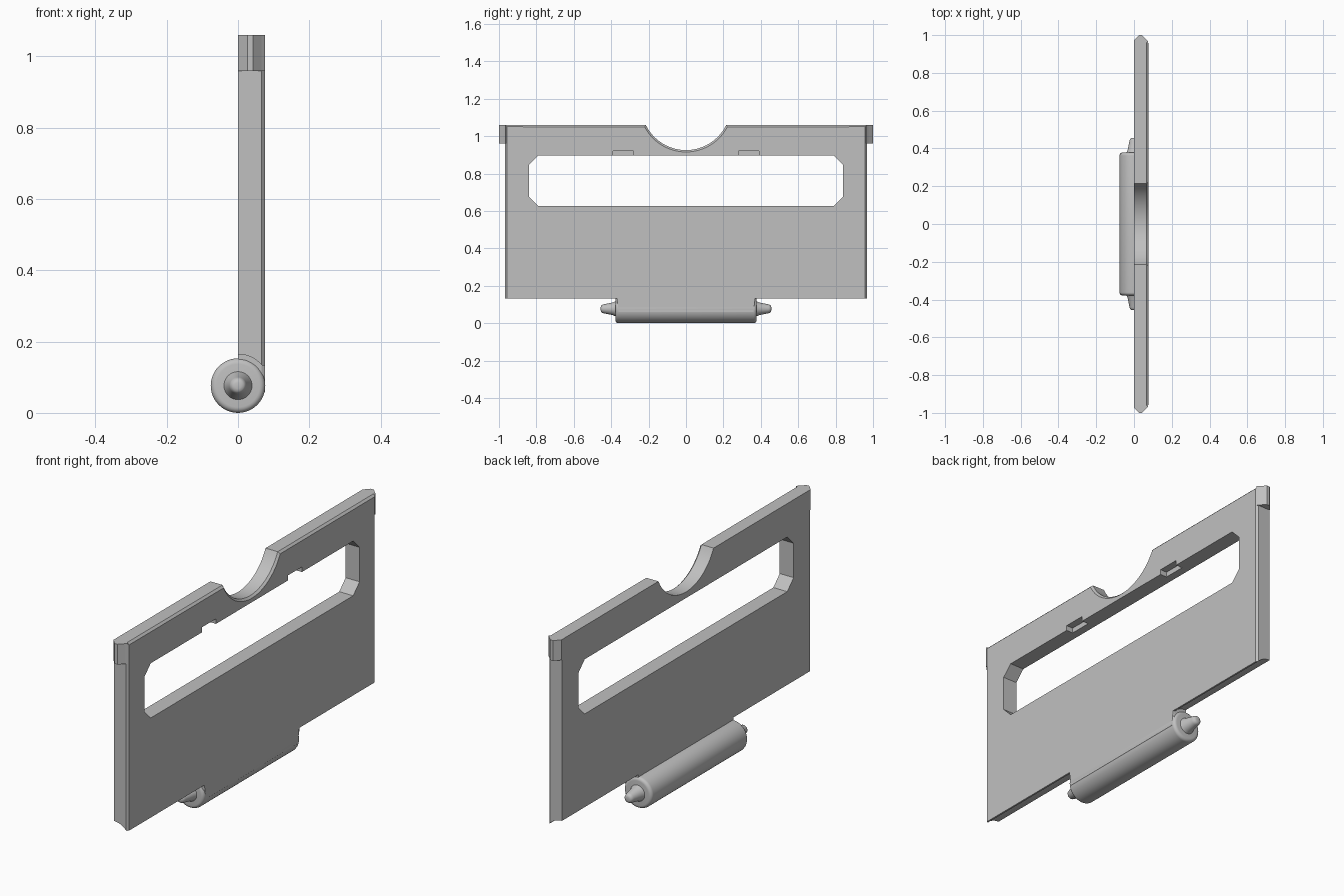
import bpy, bmesh, math
from mathutils import Vector

if "Cube" in bpy.data.objects:
    bpy.data.objects.remove(bpy.data.objects["Cube"])

T = 0.076                      # plate thickness
AXIS_Z = 0.0765                # hinge axis height
grey = bpy.data.materials.new("light grey")
grey.diffuse_color = (0.53, 0.53, 0.53, 1)
grey.use_nodes = True
grey.node_tree.nodes["Principled BSDF"].inputs["Base Color"].default_value = grey.diffuse_color


def finish(name, bm):
    bmesh.ops.recalc_face_normals(bm, faces=bm.faces)
    me = bpy.data.meshes.new(name)
    bm.to_mesh(me)
    bm.free()
    me.materials.append(grey)
    ob = bpy.data.objects.new(name, me)
    bpy.context.collection.objects.link(ob)
    return ob


def prism(name, pts, direction, bevel=None):
    """Extrude a closed outline; optionally chamfer chosen edges."""
    bm = bmesh.new()
    face = bm.faces.new([bm.verts.new(p) for p in pts])
    ext = bmesh.ops.extrude_face_region(bm, geom=[face])
    moved = [v for v in ext["geom"] if isinstance(v, bmesh.types.BMVert)]
    bmesh.ops.translate(bm, verts=moved, vec=Vector(direction))
    bmesh.ops.recalc_face_normals(bm, faces=bm.faces)
    if bevel:
        edges = [e for e in bm.edges if bevel(e)]
        bmesh.ops.bevel(bm, geom=edges, offset=0.01, segments=1, affect='EDGES')
    return finish(name, bm)


def lathe(name, profile, steps=48):
    """Turn (y, radius) points about the hinge axis."""
    bm = bmesh.new()
    rings = []
    for y, r in profile:
        rings.append([bm.verts.new((r * math.cos(a), y, AXIS_Z + r * math.sin(a)))
                      for a in (2 * math.pi * i / steps for i in range(steps))])
    for a, b in zip(rings, rings[1:]):
        for i in range(steps):
            j = (i + 1) % steps
            bm.faces.new((a[i], a[j], b[j], b[i]))
    bm.faces.new(rings[0])
    bm.faces.new(rings[-1])
    return finish(name, bm)


def smooth(ob, angle=35):
    bpy.ops.object.select_all(action='DESELECT')
    ob.select_set(True)
    bpy.context.view_layer.objects.active = ob
    bpy.ops.object.shade_smooth_by_angle(angle=math.radians(angle))


def cut(target, cutter):
    cutter.hide_render = True
    cutter.hide_set(True)
    cutter.display_type = 'WIRE'
    mod = target.modifiers.new("cut", 'BOOLEAN')
    mod.operation = 'DIFFERENCE'
    mod.solver = 'EXACT'
    mod.object = cutter


# Plate outline: right half from hinge tab to finger notch, then mirrored
R, CZ = 0.239, 1.164
half = [(0.37, 0.05), (0.37, 0.133), (0.968, 0.133), (0.968, 1.06)]
a0 = math.asin(0.215 / R)
half += [(R * math.sin(a0 * (1 - i / 12)), CZ - R * math.cos(a0 * (1 - i / 12)))
         for i in range(13)]
outline = half + [(-y, z) for y, z in reversed(half[:-1])]


def front_rim(e):
    on_front = all(v.co.x > T - 0.001 for v in e.verts)
    wing_bottom = all(abs(v.co.z - 0.133) < 0.001 for v in e.verts)
    return on_front and not wing_bottom


plate = prism("plate", [(0, y, z) for y, z in outline], (T, 0, 0), front_rim)

# Long window with clipped corners
c = 0.05
window = [(-0.84, 0.625 + c), (-0.84 + c, 0.625), (0.84 - c, 0.625), (0.84, 0.625 + c),
          (0.84, 0.895 - c), (0.84 - c, 0.895), (-0.84 + c, 0.895), (-0.84, 0.895 - c)]
cut(plate, prism("window_cutter", [(-0.1, y, z) for y, z in window], (0.3, 0, 0)))

for s in (-1, 1):
    # Shallow slots above the window
    slot = [(s * y, z) for y, z in ((0.28, 0.87), (0.39, 0.87), (0.39, 0.92), (0.28, 0.92))]
    cut(plate, prism("slot_cutter", [(0.04, y, z) for y, z in slot], (0.1, 0, 0)))
    # Hollow clearance under each wing
    cut(plate, lathe("clearance_cutter", [(s * 0.37, 0.088), (s * 1.1, 0.088)], 96))
    # Pointed lug at each top corner
    lug = [(0, 0.96), (0, 0.972), (0.026, 1.0), (0.042, 1.0), (0.066, 0.975),
           (T, 0.966), (T - 0.01, 0.96)]
    prism("corner_lug", [(x, s * y, 0.96) for x, y in lug], (0, 0, 0.1))
    # Tapered hinge pin with rounded tip
    pin = [(0.37, 0.042), (0.382, 0.038), (0.39, 0.034), (0.44, 0.024),
           (0.449, 0.021), (0.454, 0.016), (0.456, 0.009)]
    smooth(lathe("hinge_pin", [(s * y, r) for y, r in pin], 32), 60)
smooth(plate, 20)

# Hinge barrel with rounded ends
rb, f = 0.0765, 0.016
end = [(0.378 - f + f * math.sin(t), rb - f + f * math.cos(t))
       for t in (math.pi / 2 * i / 5 for i in range(6))]
barrel = [(-y, r) for y, r in reversed(end)] + end
smooth(lathe("hinge_barrel", barrel), 40)
